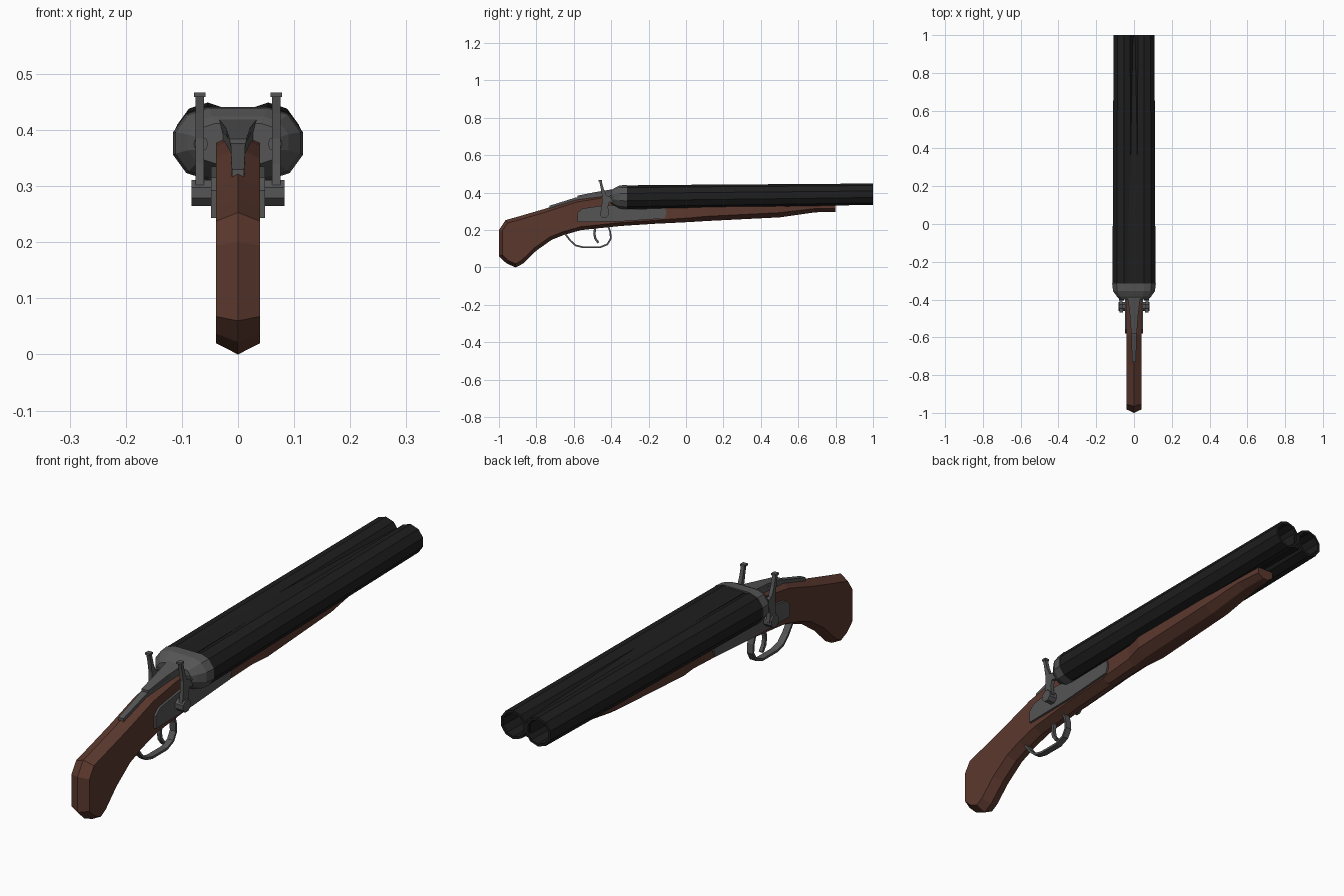
import bpy, bmesh, math
from mathutils import Vector

if "Cube" in bpy.data.objects:
    bpy.data.objects.remove(bpy.data.objects["Cube"])


def material(name, rgb):
    m = bpy.data.materials.new(name)
    m.diffuse_color = (*rgb, 1)
    m.use_nodes = True
    m.node_tree.nodes["Principled BSDF"].inputs["Base Color"].default_value = m.diffuse_color
    return m


WOOD = material("walnut", (0.105, 0.040, 0.027))
BLACK = material("blued_steel", (0.013, 0.013, 0.013))
STEEL = material("grey_steel", (0.09, 0.09, 0.09))


def make(name, verts, faces, mat):
    bm = bmesh.new()
    vs = [bm.verts.new(v) for v in verts]
    for f in faces:
        bm.faces.new([vs[i] for i in f])
    bmesh.ops.recalc_face_normals(bm, faces=bm.faces)
    me = bpy.data.meshes.new(name)
    bm.to_mesh(me)
    bm.free()
    me.materials.append(mat)
    ob = bpy.data.objects.new(name, me)
    bpy.context.collection.objects.link(ob)
    return ob


def loft(name, rings, mat):
    n = len(rings[0])
    verts = [p for r in rings for p in r]
    faces = [(k * n + i, k * n + (i + 1) % n, (k + 1) * n + (i + 1) % n, (k + 1) * n + i)
             for k in range(len(rings) - 1) for i in range(n)]
    faces += [range(n), range(len(verts) - n, len(verts))]
    return make(name, verts, faces, mat)


def prism(name, outline, x0, x1, mat):
    return loft(name, [[(x, y, z) for y, z in outline] for x in (x0, x1)], mat)


def offset(pts, d, closed=True):
    """Shift a yz line sideways by d, mitred at the corners."""
    out, n = [], len(pts)
    for i, p in enumerate(pts):
        p = Vector(p)
        a = Vector(pts[i - 1]) if closed or i > 0 else None
        b = Vector(pts[(i + 1) % n]) if closed or i < n - 1 else None
        t1 = (p - a).normalized() if a else (b - p).normalized()
        t2 = (b - p).normalized() if b else t1
        n1, n2 = Vector((t1.y, -t1.x)), Vector((t2.y, -t2.x))
        m = (n1 + n2).normalized()
        out.append(tuple(p + m * d / max(m.dot(n1), 0.5)))
    return out


def ribbon(name, path, thick, half_width, mat):
    outline = offset(path, thick / 2, False) + offset(path, -thick / 2, False)[::-1]
    return prism(name, outline, -half_width, half_width, mat)


def circle(cx, y, cz, r, n=10):
    return [(cx + r * math.cos(math.pi / 2 + 2 * math.pi * i / n), y,
             cz + r * math.sin(math.pi / 2 + 2 * math.pi * i / n)) for i in range(n)]


# Pistol grip: outline ridge on the centre line, inset outline on each side
outline = [(-1, .2), (-.965, .253), (-.87, .28), (-.75, .315), (-.59, .367), (-.45, .39),
           (-.34, .40), (-.32, .325), (-.1, .325), (-.1, .238), (-.35, .222), (-.56, .20),
           (-.65, .175), (-.72, .147), (-.80, .09), (-.87, .022), (-.91, 0), (-.96, .022), (-1, .06)]
inset = offset(outline, .018)
n = len(outline)
verts = [(0, y, z) for y, z in outline]
verts += [(s * .039, y, z) for s in (1, -1) for y, z in inset]
faces = [(i, (i + 1) % n, k + (i + 1) % n, k + i) for k in (n, 2 * n) for i in range(n)]
faces += [range(n, 2 * n), range(2 * n, 3 * n)]
make("grip_stock", verts, faces, WOOD)

# Forend under the barrels
rings = []
for y, top, bot, w, c in [(-.14, .325, .235, .040, .02), (.02, .33, .243, .045, .022),
                          (.1, .345, .248, .062, .025), (.5, .35, .268, .057, .025),
                          (.69, .35, .295, .045, .02), (.8, .34, .298, .036, .016)]:
    rings.append([(w, y, top), (w, y, bot + c), (w * .35, y, bot),
                  (-w * .35, y, bot), (-w, y, bot + c), (-w, y, top)])
loft("forend", rings, WOOD)

# Twin barrels with open bores
for side, s in (("left", -1), ("right", 1)):
    x = s * .054
    loft(f"{side}_barrel", [circle(x, -.33, .376, .063), circle(x, .1, .382, .061),
                            circle(x, .6, .387, .059), circle(x, 1, .392, .057),
                            circle(x, 1, .392, .047), circle(x, .6, .387, .045)], BLACK)

# Rib filling the valley between the barrels
loft("barrel_rib", [[(-w, y, top), (w, y, top), (w, y, .355), (-w, y, .355)]
                    for y, top, w in [(-.32, .436, .036), (.2, .434, .028),
                                      (.53, .428, .02), (.99, .418, .014)]], BLACK)

# Standing breech: hull of both barrel sections, tapering backwards
rings = []
for y, r, dx, cz in [(-.315, .065, .054, .376), (-.355, .062, .052, .377), (-.385, .046, .046, .378),
                     (-.40, .036, .040, .376)]:
    half = [(dx + r * math.cos(math.radians(a)), y, cz + r * math.sin(math.radians(a)))
            for a in range(-90, 91, 36)]
    rings.append(half + [(-px, py, pz) for px, py, pz in reversed(half)])
loft("breech", rings, STEEL)

# Top tang and opening lever along the wrist
loft("tang", [[(-w, y, z), (w, y, z), (w, y, z - .05), (-w, y, z - .05)]
              for y, z, w in [(-.73, .33, .011), (-.59, .374, .013), (-.36, .41, .03)]], STEEL)
loft("top_lever", [[(-w, y, z), (w, y, z), (w * .8, y, z - .03), (-w * .8, y, z - .03)]
                   for y, z, w in [(-.58, .384, .015), (-.48, .404, .022), (-.37, .422, .036),
                                   (-.33, .436, .036)]], STEEL)

# Lock plates, hammers, hammer screws and firing pins on both sides
plate = [(-.58, .243), (-.58, .292), (-.555, .315), (-.42, .335), (-.36, .33), (-.31, .312),
         (-.11, .316), (-.105, .29), (-.115, .262), (-.35, .246)]
hammer = [(-.465, .466), (-.452, .466), (-.44, .42), (-.425, .385), (-.40, .378), (-.385, .362),
          (-.39, .347), (-.41, .35), (-.417, .325), (-.412, .29), (-.435, .27), (-.457, .29),
          (-.45, .34), (-.449, .385), (-.457, .43)]
for side, s in (("left", -1), ("right", 1)):
    prism(f"{side}_lock_plate", plate, s * .03, s * .048, STEEL)
    prism(f"{side}_hammer", hammer, s * .061, s * .076, STEEL)
    disc = [(-.437 + .025 * math.cos(math.pi * (i + .5) / 4),
             .288 + .025 * math.sin(math.pi * (i + .5) / 4)) for i in range(8)]
    prism(f"{side}_hammer_screw", disc, s * .04, s * .083, STEEL)
    loft(f"{side}_firing_pin", [circle(s * .066, y, .375, .013, 8) for y in (-.405, -.36)], STEEL)
    prism(f"{side}_hammer_spur", [(-.468, .459), (-.468, .467), (-.448, .467), (-.448, .459)],
          s * .058, s * .078, STEEL)

# Trigger guard and trigger
ribbon("trigger_guard", [(-.65, .185), (-.62, .145), (-.59, .118), (-.55, .108), (-.46, .108),
                         (-.42, .124), (-.402, .155), (-.405, .19), (-.415, .22)], .009, .013, STEEL)
ribbon("trigger", [(-.485, .215), (-.49, .18), (-.485, .155), (-.468, .132)], .012, .007, STEEL)
